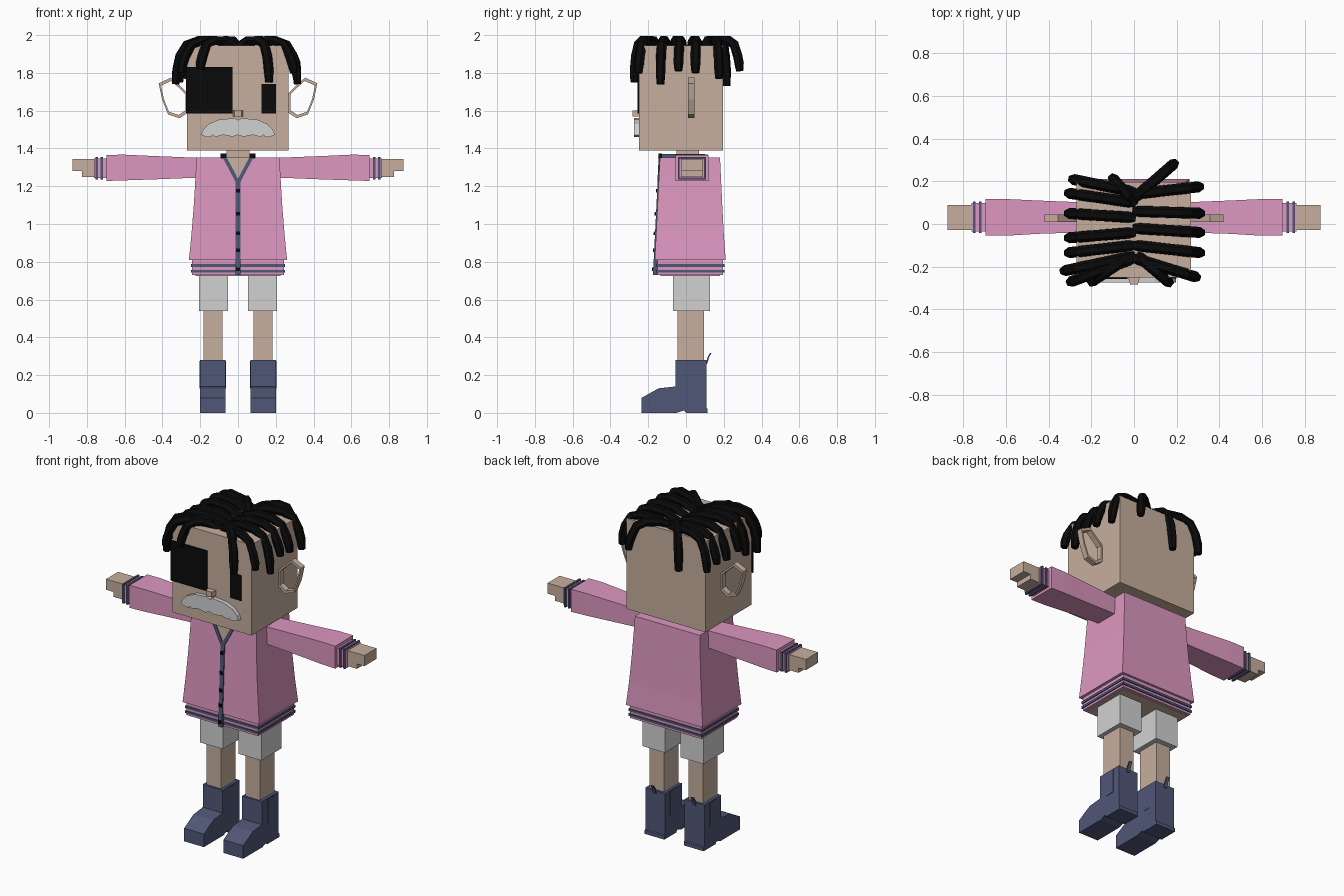
import bpy, bmesh
from mathutils import Vector

cube = bpy.data.objects.get("Cube")
if cube:
    bpy.data.objects.remove(cube, do_unlink=True)


def material(name, r, g, b):
    m = bpy.data.materials.new(name)
    m.use_nodes = True
    m.diffuse_color = (r, g, b, 1)
    bsdf = m.node_tree.nodes["Principled BSDF"]
    bsdf.inputs["Base Color"].default_value = (r, g, b, 1)
    bsdf.inputs["Roughness"].default_value = 0.8
    return m


SKIN = material("skin", 0.57, 0.43, 0.34)
PINK = material("pink_cloth", 0.72, 0.31, 0.53)
GREY = material("light_grey", 0.64, 0.64, 0.64)
NAVY = material("navy", 0.08, 0.096, 0.185)
BLACK = material("black", 0.003, 0.003, 0.003)


def loft(name, rings, mat, closed=False):
    """Skin a run of equal-length rings; cap the ends unless closed."""
    bm = bmesh.new()
    rows = [[bm.verts.new(p) for p in ring] for ring in rings]
    n = len(rows[0])
    pairs = list(zip(rows, rows[1:])) + ([(rows[-1], rows[0])] if closed else [])
    for a, b in pairs:
        for i in range(n):
            j = (i + 1) % n
            bm.faces.new((a[i], a[j], b[j], b[i]))
    if not closed:
        bm.faces.new(rows[0])
        bm.faces.new(rows[-1])
    bmesh.ops.recalc_face_normals(bm, faces=bm.faces)
    me = bpy.data.meshes.new(name)
    bm.to_mesh(me)
    bm.free()
    me.materials.append(mat)
    ob = bpy.data.objects.new(name, me)
    bpy.context.collection.objects.link(ob)
    return ob


def rect_z(x0, x1, y0, y1, z):
    return [(x0, y0, z), (x1, y0, z), (x1, y1, z), (x0, y1, z)]


def rect_x(x, y0, y1, z0, z1):
    return [(x, y0, z0), (x, y1, z0), (x, y1, z1), (x, y0, z1)]


def box(name, x, y, z, mat):
    return loft(name, [rect_z(*x, *y, h) for h in z], mat)


def mirrored(s, a, b):
    return tuple(sorted((s * a, s * b)))


def plate(name, pts, front, back, mat):
    """Outline in x,z given depth by two functions of height."""
    return loft(name, [[(x, f(z), z) for x, z in pts] for f in (front, back)], mat)


def flat_plate(name, pts, y0, y1, mat):
    return plate(name, pts, lambda z: y0, lambda z: y1, mat)


def rect(x0, x1, z0, z1):
    return [(x0, z0), (x1, z0), (x1, z1), (x0, z1)]


# Head and face
box("head", (-0.27, 0.267), (-0.25, 0.196), (1.39, 1.945), SKIN)
box("neck", (-0.06, 0.06), (-0.05, 0.07), (1.3, 1.4), SKIN)
flat_plate("eye_patch", rect(-0.276, -0.03, 1.585, 1.83), -0.258, -0.249, BLACK)
flat_plate("left_eye", rect(0.125, 0.2, 1.585, 1.74), -0.256, -0.249, BLACK)
loft("nose", [[(x * w, y, z) for x, z in rect(-1, 1, 1.57, 1.602)]
              for w, y in ((0.028, -0.249), (0.018, -0.284))], SKIN)

half = [(0.02, 1.56), (0.1, 1.553), (0.155, 1.53), (0.185, 1.5), (0.196, 1.472),
        (0.17, 1.462), (0.145, 1.46), (0.135, 1.472), (0.12, 1.461), (0.08, 1.472), (0.03, 1.462)]
outline = [(0, 1.55)] + half + [(0, 1.472)] + [(-x, z) for x, z in reversed(half)]
flat_plate("moustache", outline, -0.275, -0.248, GREY)

# Open ring ears
ear = [(0.265, 1.69), (0.3, 1.725), (0.355, 1.775), (0.42, 1.745),
       (0.402, 1.66), (0.37, 1.58), (0.31, 1.56), (0.265, 1.59)]
mid = Vector((0.342, 1.667))
for s, side in ((1, "left"), (-1, "right")):
    rings = []
    for p in ear:
        q = mid + (Vector(p) - mid) * 0.84
        rings.append([(s * p[0], 0.01, p[1]), (s * p[0], 0.045, p[1]),
                      (s * q.x, 0.045, q.y), (s * q.x, 0.01, q.y)])
    loft(side + "_ear", rings, SKIN, closed=True)


# Jacket body and hem
def front_y(z):
    return -0.165 + 0.05 * (z - 0.81)


shape = [(0.81, 0.26, 0.21), (0.95, 0.246, 0.2), (1.1, 0.234, 0.192), (1.25, 0.225, 0.185), (1.352, 0.22, 0.18)]
loft("jacket", [rect_z(-w, w, front_y(z), b, z) for z, w, b in shape], PINK)
box("jacket_hem", (-0.243, 0.243), (-0.152, 0.197), (0.73, 0.812), PINK)
for z in (0.743, 0.773):
    box("hem_stripe", (-0.249, 0.249), (-0.158, 0.203), (z, z + 0.014), NAVY)
box("hips", (-0.225, 0.225), (-0.135, 0.18), (0.726, 0.74), SKIN)


# Neck opening, collar edges, placket and buttons
def over(t):
    return lambda z: front_y(z) - t


plate("neck_opening", [(0, 1.23), (0.075, 1.353), (-0.075, 1.353)], over(0.002), over(-0.01), SKIN)
plate("placket", rect(-0.013, 0.013, 0.73, 1.235), over(0.006), over(-0.02), NAVY)
for s in (1, -1):
    plate("collar_edge", [(0, 1.225), (s * 0.014, 1.225), (s * 0.09, 1.368), (s * 0.068, 1.368), (0, 1.24)],
          over(0.007), over(-0.01), NAVY)
    box("collar_side", mirrored(s, 0.066, 0.09), (-0.14, 0.1), (1.345, 1.37), NAVY)
    plate("collar_tip", rect(s * 0.062, s * 0.092, 1.35, 1.372), over(0.009), over(-0.01), BLACK)
for z in (0.76, 0.86, 0.95, 1.055, 1.175):
    plate("button", rect(-0.01, 0.01, z - 0.009, z + 0.009), over(0.013), over(0), BLACK)

# Arms, legs and boots
boot = [(-0.235, 0), (-0.05, 0), (-0.01, 0.013), (0, 0), (0.115, 0), (0.115, 0.022), (0.108, 0.026),
        (0.108, 0.28), (-0.055, 0.28), (-0.055, 0.14), (-0.145, 0.13), (-0.235, 0.08)]
for s, side in ((1, "left_"), (-1, "right_")):
    loft(side + "sleeve", [rect_x(s * 0.2, -0.038, 0.1, 1.246, 1.35),
                           rect_x(s * 0.45, -0.046, 0.11, 1.236, 1.36),
                           rect_x(s * 0.6, -0.055, 0.117, 1.231, 1.367),
                           rect_x(s * 0.697, -0.055, 0.118, 1.228, 1.366)], PINK)
    box(side + "cuff", mirrored(s, 0.69, 0.762), (-0.036, 0.098), (1.243, 1.348), PINK)
    for x in (0.715, 0.742):
        box(side + "cuff_stripe", mirrored(s, x, x + 0.012), (-0.043, 0.105), (1.236, 1.355), NAVY)
    box(side + "hand", mirrored(s, 0.755, 0.875), (-0.027, 0.09), (1.28, 1.345), SKIN)
    box(side + "palm", mirrored(s, 0.755, 0.825), (-0.027, 0.09), (1.25, 1.285), SKIN)

    box(side + "short", mirrored(s, 0.053, 0.207), (-0.07, 0.127), (0.54, 0.74), GREY)
    box(side + "leg", mirrored(s, 0.082, 0.182), (-0.045, 0.095), (0.26, 0.55), SKIN)
    loft(side + "boot", [[(s * x, y, z) for y, z in boot] for x in (0.066, 0.2)], NAVY)
    for x in (0.064, 0.199):
        box(side + "boot_panel", mirrored(s, x, x + 0.004), (0.0, 0.06), (0.13, 0.275), NAVY)
    loft(side + "boot_tab", [rect_z(s * 0.125, s * 0.145, y, y + 0.008, z)
                             for y, z in ((0.104, 0.26), (0.115, 0.295), (0.127, 0.318))], NAVY)

# Hair locks: root x, root y, tip x, tip y, tip height
locks = [
    (0, 0.14, 0.31, 0.175, 1.77), (0, 0.06, 0.315, 0.05, 1.8), (0, -0.02, 0.315, -0.04, 1.81),
    (0, -0.1, 0.315, -0.135, 1.74), (0, -0.16, 0.295, -0.25, 1.8), (0.02, -0.15, 0.165, -0.275, 1.75),
    (0, 0.12, 0.19, 0.285, 1.81),
    (0, 0.15, -0.29, 0.21, 1.77), (0, 0.1, -0.31, 0.145, 1.8), (0, 0.03, -0.31, 0.05, 1.79),
    (0, -0.04, -0.31, -0.065, 1.8), (0, -0.1, -0.31, -0.135, 1.75), (0, -0.15, -0.33, -0.22, 1.74),
    (0, -0.16, -0.3, -0.272, 1.8), (-0.02, -0.15, -0.2, -0.272, 1.82), (0, 0.1, -0.1, 0.215, 1.73),
]
arch = [(0, 1.935), (0.28, 1.97), (0.62, 1.973), (0.82, 1.95), (0.93, 1.89)]
curve = bpy.data.curves.new("hair_locks", "CURVE")
curve.dimensions = "3D"
curve.bevel_depth = 0.026
curve.bevel_resolution = 1
curve.use_fill_caps = True
for x0, y0, x1, y1, tip in locks:
    path = arch + [(0.98, (1.89 + tip) / 2), (1, tip)]
    spline = curve.splines.new("POLY")
    spline.points.add(len(path) - 1)
    for i, (t, z) in enumerate(path):
        spline.points[i].co = (x0 + (x1 - x0) * t, y0 + (y1 - y0) * t, z, 1)
        spline.points[i].radius = 0.8 if i == len(path) - 1 else 1
curve.materials.append(BLACK)
hair = bpy.data.objects.new("hair_locks", curve)
bpy.context.collection.objects.link(hair)
bpy.ops.object.select_all(action="DESELECT")
hair.select_set(True)
bpy.context.view_layer.objects.active = hair
bpy.ops.object.convert(target="MESH")
for poly in hair.data.polygons:
    poly.use_smooth = False
